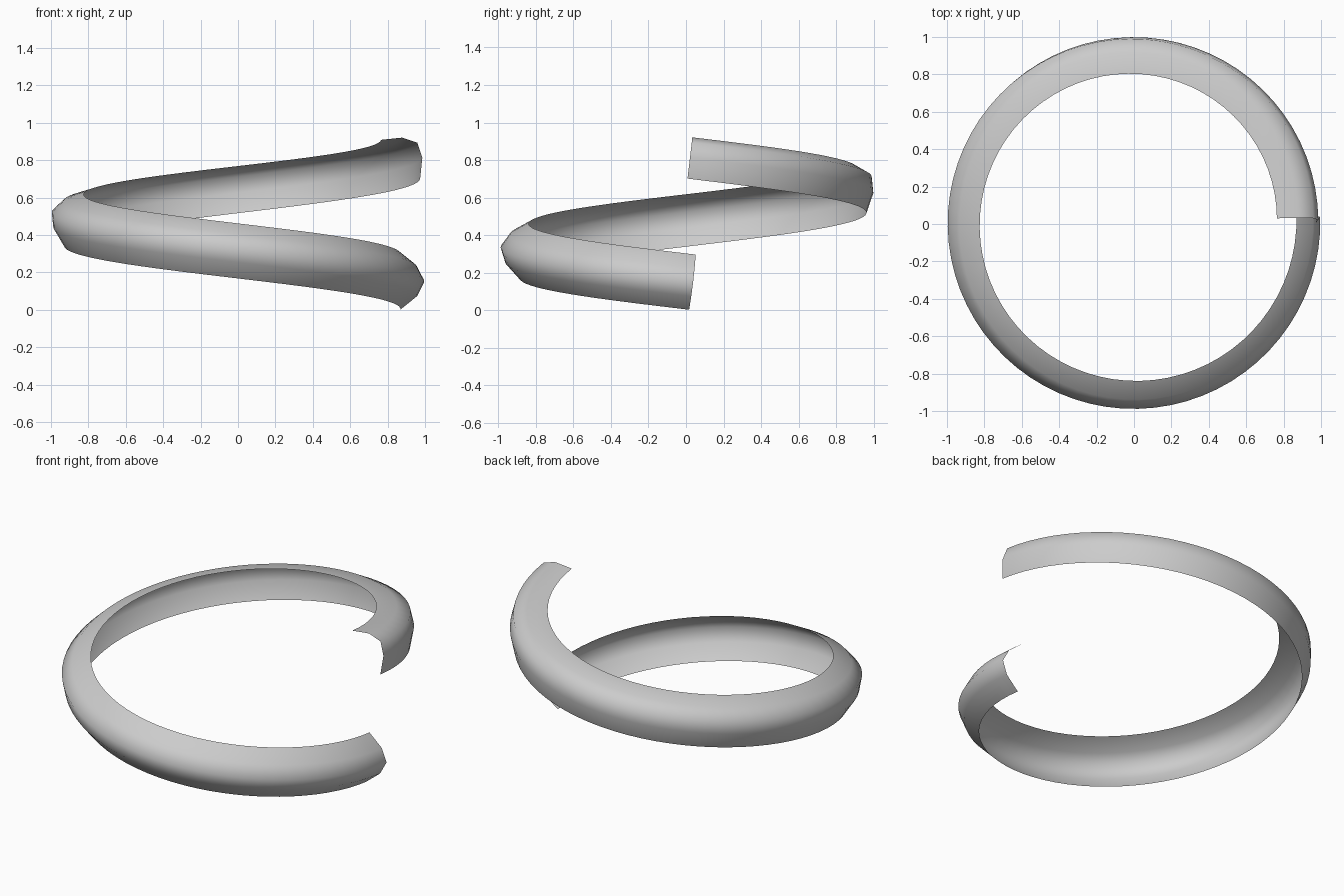
import bpy, bmesh
from math import sin, cos, radians, hypot
from mathutils import Vector

if "Cube" in bpy.data.objects:
    bpy.data.objects.remove(bpy.data.objects["Cube"])

# Open arched cross-section: (outward bulge, height along the band)
PROFILE = [(0, -0.148), (0.089, -0.076), (0.127, 0), (0.089, 0.076), (0, 0.148)]
CENTRE = Vector((-0.004, 0.01, 0))
RADIUS, Z0, Z1 = 0.873, 0.149, 0.805
START, SWEEP = radians(1.6), radians(-361)
STEPS = 72
TWIST = radians(45)

bm = bmesh.new()
rows = []
rise = (Z1 - Z0) / (RADIUS * abs(SWEEP))
length = hypot(1, rise)

# One turn of a rising helix, with the section gradually rolling inward
for i in range(STEPS + 1):
    t = i / STEPS
    a = START + SWEEP * t
    out = Vector((cos(a), sin(a), 0))
    path = CENTRE + out * RADIUS + Vector((0, 0, Z0 + (Z1 - Z0) * t))
    tangent = Vector((sin(a), -cos(a), rise)) / length
    up = tangent.cross(out)
    if up.z < 0:
        up.negate()
    roll = TWIST * t ** 1.15
    u_dir = out * cos(roll) + up * sin(roll)
    v_dir = up * cos(roll) - out * sin(roll)
    rows.append([bm.verts.new(path + u_dir * u + v_dir * v) for u, v in PROFILE])

for r0, r1 in zip(rows, rows[1:]):
    for j in range(len(PROFILE) - 1):
        bm.faces.new((r0[j], r0[j + 1], r1[j + 1], r1[j]))

# Make the convex side face outward
bm.normal_update()
f = bm.faces[:][1]
c = f.calc_center_median()
if f.normal.dot(Vector((c.x, c.y, 0))) < 0:
    bmesh.ops.reverse_faces(bm, faces=bm.faces[:])
for f in bm.faces:
    f.smooth = True

mesh = bpy.data.meshes.new("spiral_band")
bm.to_mesh(mesh)
bm.free()
band = bpy.data.objects.new("spiral_band", mesh)
bpy.context.collection.objects.link(band)
